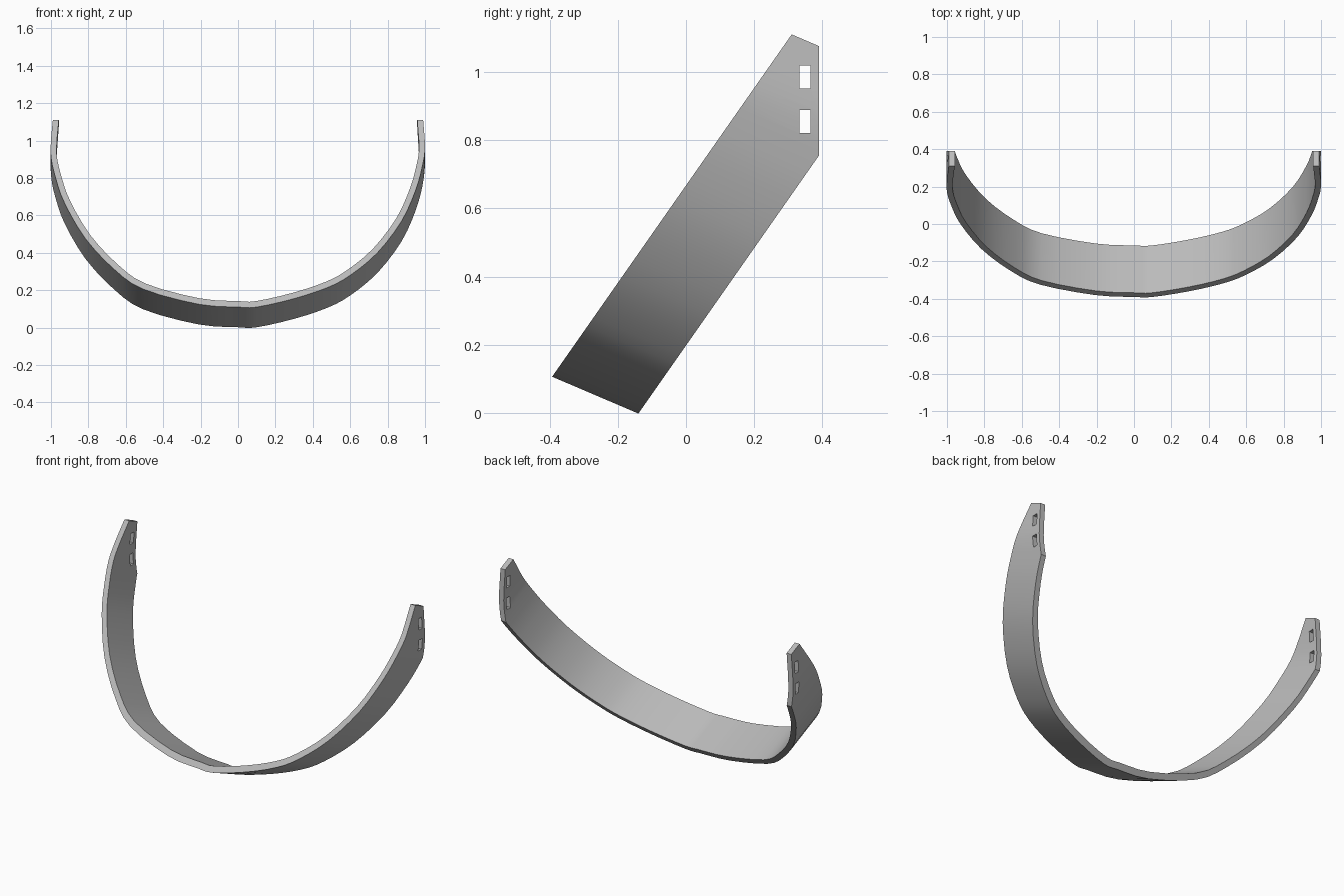
import bpy, bmesh
from mathutils import Vector

cube = bpy.data.objects.get("Cube")
if cube:
    bpy.data.objects.remove(cube, do_unlink=True)

THICK = 0.032
SWEEP = Vector((0, 0.253, -0.108))   # direction and width of the band
BACK = 0.39                          # flat cut at the rear of both ends

# Outer outline of the U as (x, z) seen from the front
OUTLINE = [(-.99, 1.11), (-1, 1.0), (-1, .91), (-.975, .80), (-.927, .665),
           (-.815, .475), (-.66, .31), (-.505, .205), (-.21, .125), (0, .11),
           (.1, .11), (.3, .155), (.48, .215), (.6, .28), (.745, .40),
           (.875, .57), (.95, .735), (.985, .86), (1, .96), (.99, 1.11)]


def smooth_path(points, steps):
    """Catmull-Rom curve through the points."""
    p = [Vector(q) for q in points]
    p = [2 * p[0] - p[1]] + p + [2 * p[-1] - p[-2]]
    path = []
    for a, b, c, d in zip(p, p[1:], p[2:], p[3:]):
        for i in range(steps):
            t = i / steps
            path.append(0.5 * (2 * b + (c - a) * t + (2 * a - 5 * b + 4 * c - d) * t ** 2
                               + (3 * b - a - 3 * c + d) * t ** 3))
    return path + [p[-2]]


def place(v):
    """Lay the flat outline on the tilted plane of the band's front edge."""
    return Vector((v.x, -0.39 + 0.7 * (v.y - 0.11), v.y))


# Curved band: outline, thickened inward, swept across its width
outer = smooth_path(OUTLINE, 3)
inner = []
for i, v in enumerate(outer):
    t = (outer[min(i + 1, len(outer) - 1)] - outer[max(i - 1, 0)]).normalized()
    inner.append(v + THICK * Vector((-t.y, t.x)))
inner[0].y = inner[-1].y = outer[0].y

bm = bmesh.new()
rings = []
for o, n in zip(outer, inner):
    o, n = place(o), place(n)
    rings.append([bm.verts.new(q) for q in (o, n, n + SWEEP, o + SWEEP)])
for a, b in zip(rings, rings[1:]):
    for k in range(4):
        m = (k + 1) % 4
        bm.faces.new((a[k], a[m], b[m], b[k]))
bm.faces.new(rings[0])
bm.faces.new(rings[-1])

# Trim the rear of the ends flat
bmesh.ops.bisect_plane(bm, geom=bm.verts[:] + bm.edges[:] + bm.faces[:],
                       plane_co=(0, BACK, 0), plane_no=(0, 1, 0), clear_outer=True)
bmesh.ops.holes_fill(bm, edges=[e for e in bm.edges if e.is_boundary], sides=0)
bmesh.ops.recalc_face_normals(bm, faces=bm.faces[:])
mesh = bpy.data.meshes.new("curved_band")
bm.to_mesh(mesh)
bm.free()
band = bpy.data.objects.new("curved_band", mesh)
bpy.context.collection.objects.link(band)

# Gray finish
gray = bpy.data.materials.new("plain_gray")
gray.use_nodes = True
color = (0.5, 0.5, 0.5, 1)
gray.diffuse_color = color
gray.node_tree.nodes["Principled BSDF"].inputs["Base Color"].default_value = color
mesh.materials.append(gray)

# Two rectangular slots through each end
bpy.context.view_layer.objects.active = band
for z in (0.855, 0.985):
    bpy.ops.mesh.primitive_cube_add(size=1, location=(0, 0.349, z))
    cutter = bpy.context.object
    cutter.name = "slot_cutter"
    cutter.scale = (3, 0.032, 0.068)
    cutter.hide_render = True
    bpy.context.view_layer.update()
    cut = band.modifiers.new("slot", 'BOOLEAN')
    cut.operation = 'DIFFERENCE'
    cut.solver = 'EXACT'
    cut.object = cutter
    bpy.context.view_layer.objects.active = band
    bpy.ops.object.modifier_apply(modifier=cut.name)
    bpy.data.objects.remove(cutter, do_unlink=True)

bpy.ops.object.select_all(action='DESELECT')
band.select_set(True)
bpy.context.view_layer.objects.active = band
bpy.ops.object.shade_smooth_by_angle(angle=0.6)
